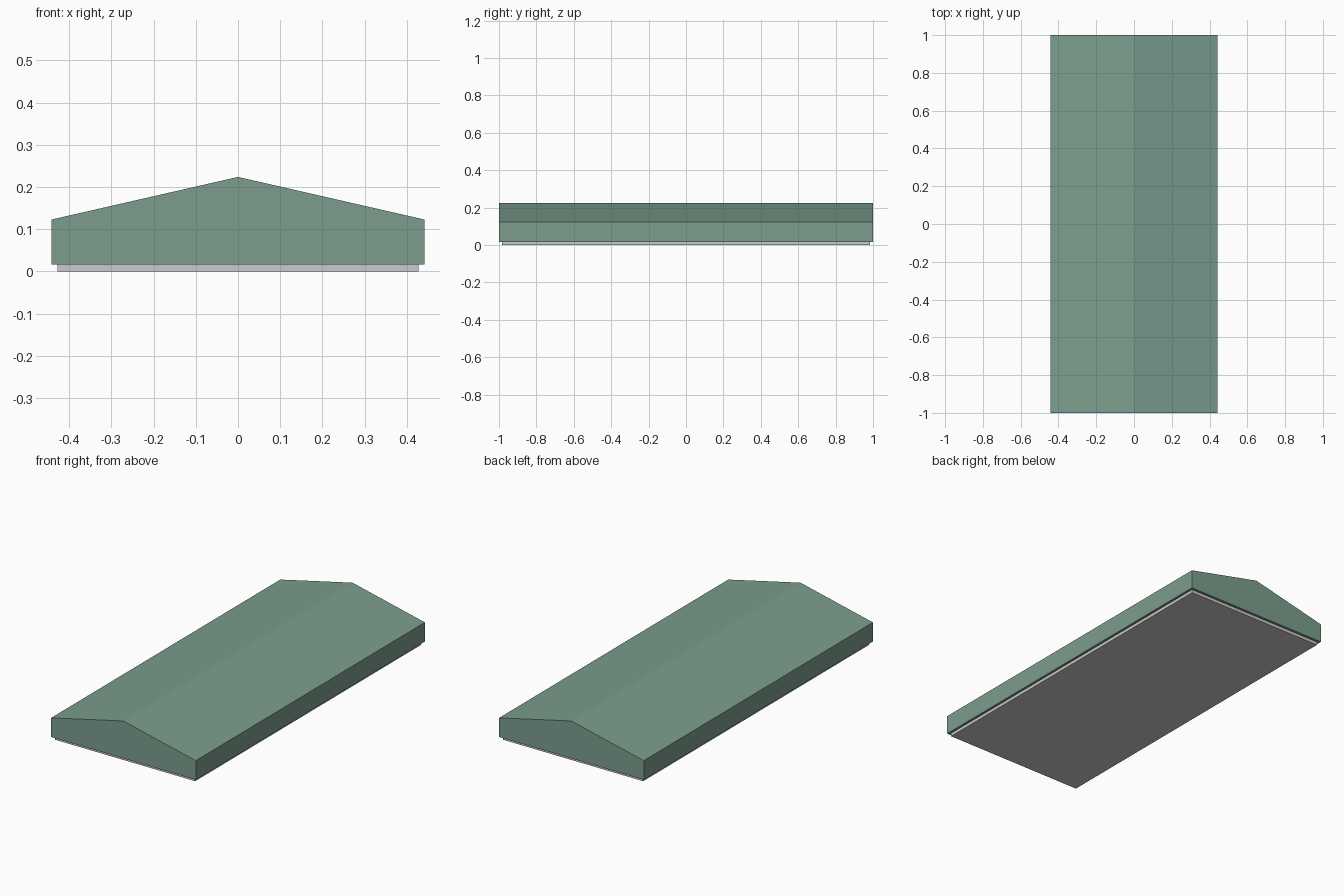
import bpy, bmesh

if "Cube" in bpy.data.objects:
    bpy.data.objects.remove(bpy.data.objects["Cube"])


def prism(name, profile, half_len):
    """Extrude an x/z profile along y, centred on y = 0."""
    bm = bmesh.new()
    front = bm.faces.new([bm.verts.new((x, -half_len, z)) for x, z in profile])
    ext = bmesh.ops.extrude_face_region(bm, geom=[front], use_keep_orig=True)
    moved = [v for v in ext["geom"] if isinstance(v, bmesh.types.BMVert)]
    bmesh.ops.translate(bm, verts=moved, vec=(0, 2 * half_len, 0))
    bmesh.ops.recalc_face_normals(bm, faces=bm.faces)
    mesh = bpy.data.meshes.new(name)
    bm.to_mesh(mesh)
    bm.free()
    obj = bpy.data.objects.new(name, mesh)
    bpy.context.collection.objects.link(obj)
    return obj


# Inset base plate
prism("base_plate", [(-0.428, 0), (0.428, 0), (0.428, 0.017), (-0.428, 0.017)], 0.985)

# Gabled cap with upright sides
cap = prism("gabled_cap", [(-0.442, 0.017), (0.442, 0.017), (0.442, 0.123),
                           (0, 0.224), (-0.442, 0.123)], 1.0)
green = bpy.data.materials.new("green")
green.diffuse_color = (0.2, 0.34, 0.27, 1)
green.use_nodes = True
green.node_tree.nodes["Principled BSDF"].inputs["Base Color"].default_value = green.diffuse_color
cap.data.materials.append(green)
